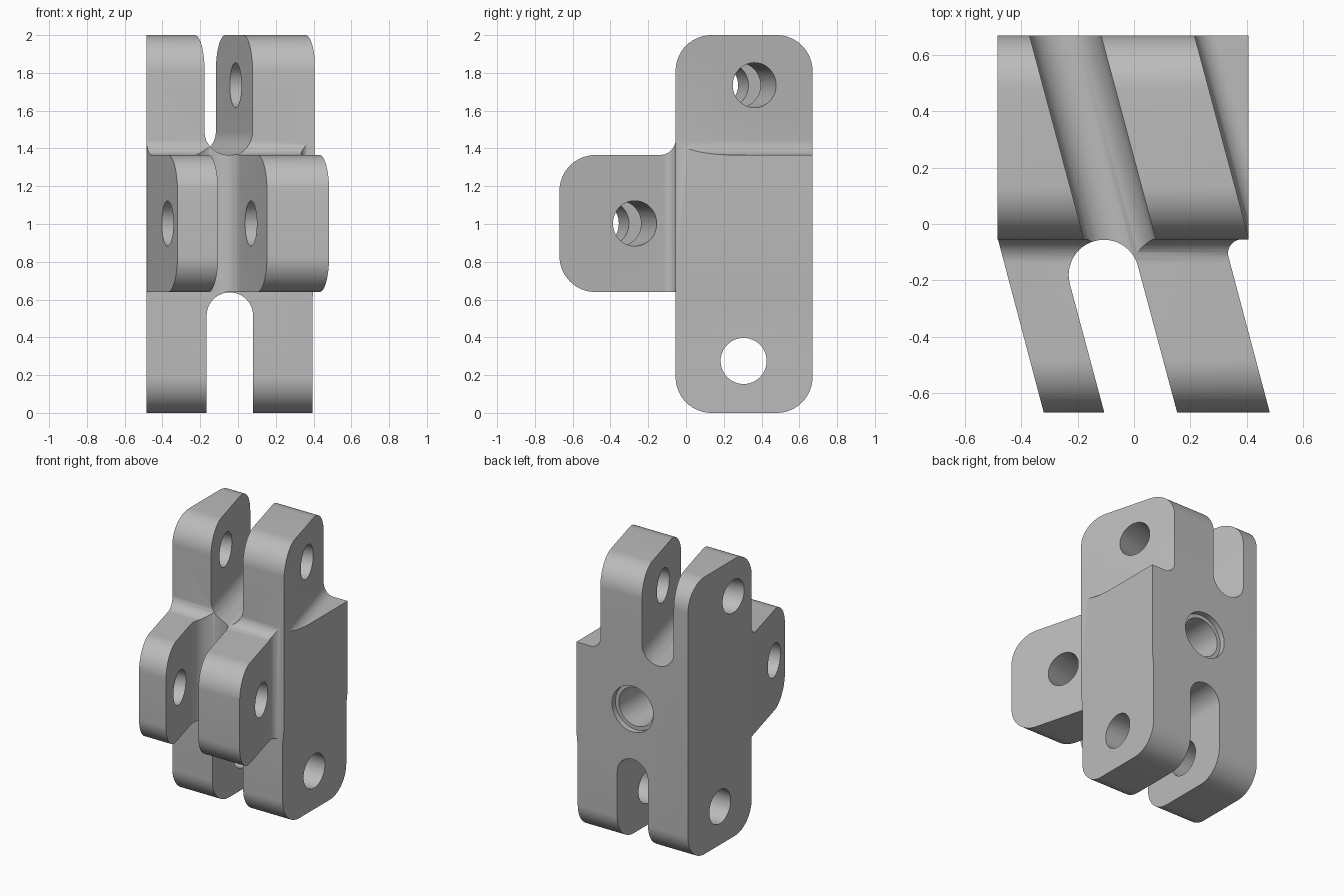
import bpy, bmesh, math
from mathutils import Vector

if "Cube" in bpy.data.objects:
    bpy.data.objects.remove(bpy.data.objects["Cube"])

K = math.tan(math.radians(15))            # sideways slant of the angled lugs
C15 = math.cos(math.radians(15))

grey = bpy.data.materials.new("grey_metal")
grey.diffuse_color = (0.5, 0.5, 0.5, 1)
grey.use_nodes = True
grey.node_tree.nodes["Principled BSDF"].inputs["Base Color"].default_value = grey.diffuse_color


def arc(cx, cy, rx, a0, a1, n=16, ry=None):
    ry = ry or rx
    angles = [math.radians(a0 + (a1 - a0) * i / n) for i in range(n + 1)]
    return [(cx + rx * math.cos(a), cy + ry * math.sin(a)) for a in angles]


def prism(name, pts, lo, hi, place):
    """Extrude a 2D outline from lo to hi; place(u, v, t) gives the 3D point."""
    bm = bmesh.new()
    a = [bm.verts.new(place(u, v, lo)) for u, v in pts]
    b = [bm.verts.new(place(u, v, hi)) for u, v in pts]
    bm.faces.new(a)
    bm.faces.new(b)
    for i in range(len(pts)):
        j = (i + 1) % len(pts)
        bm.faces.new((a[i], a[j], b[j], b[i]))
    bmesh.ops.recalc_face_normals(bm, faces=bm.faces)
    me = bpy.data.meshes.new(name)
    bm.to_mesh(me)
    bm.free()
    me.materials.append(grey)
    ob = bpy.data.objects.new(name, me)
    bpy.context.collection.objects.link(ob)
    return ob


def along_x(u, v, t): return (t, u, v)
def along_y(u, v, t): return (u, t, v)
def along_z(u, v, t): return (u, v, t)
def slanted(u, v, t): return (u - K * (t + 0.055), t, v)


def combine(target, other, op):
    mod = target.modifiers.new(op.lower(), 'BOOLEAN')
    mod.operation, mod.solver, mod.object = op, 'EXACT', other
    bpy.context.view_layer.objects.active = target
    bpy.ops.object.modifier_apply(modifier=mod.name)
    bpy.data.objects.remove(other)


def drill(target, point, direction, radius, half):
    d = Vector(direction).normalized()
    side = d.cross(Vector((0, 0, 1)))
    p = Vector(point)
    place = lambda u, v, t: p + side * u + Vector((0, 0, v)) + d * t
    hole = prism("hole_cutter", arc(0, 0, radius, 0, 352.5, 47), -half, half, place)
    combine(target, hole, 'DIFFERENCE')


# Main body: tall rounded plate
R = 0.19
Y0, Y1 = -0.055, 0.67
outline = (arc(Y0 + R, R, R, 180, 270) + arc(Y1 - R, R, R, 270, 360)
           + arc(Y1 - R, 2 - R, R, 0, 90) + arc(Y0 + R, 2 - R, R, 90, 180))
body = prism("bracket_body", outline, -0.485, 0.406, along_x)

# Slightly narrower lower right side
trim = prism("lower_trim", [(0.395, -0.1), (0.395, 0.61), (0.407, 0.73), (0.5, 0.73), (0.5, -0.1)],
             -0.2, 0.8, along_y)
combine(body, trim, 'DIFFERENCE')

# Front lugs: slanted fork in plan, rounded in side profile
F = -0.67
plan = ([(-0.483, 0.05), (-0.483, Y0), (-0.32, F - 0.002), (-0.105, F - 0.002)]
        + arc(-0.107, -0.181, 0.125, 195, 15, 24)
        + [(0.154, F - 0.002), (0.483, F - 0.002)]
        + arc(0.384, -0.104, 0.05, 195, 90, 10) + [(0.384, 0.05)])
lugs = prism("front_lugs", plan, 0.5, 1.6, along_z)
side = ([(0.1, 0.64)] + arc(F + R, 0.64 + R, R, 270, 180)
        + arc(F + R, 1.365 - R, R, 180, 90)
        + arc(-0.139, 1.45, 0.085, 270, 360, 10) + [(0.1, 1.45)])
combine(lugs, prism("lug_profile", side, -0.8, 0.8, along_x), 'INTERSECT')
combine(body, lugs, 'UNION')

# Lower straight slot with round top
slot = arc(-0.043, 0.515, 0.123, 0, 180, 24) + [(-0.166, -0.2), (0.08, -0.2)]
combine(body, prism("lower_slot", slot, -0.9, 0.9, along_y), 'DIFFERENCE')

# Upper slanted slot with round floor
slot = arc(-0.05, 1.488, 0.127, 180, 360, 24, 0.123) + [(0.077, 2.2), (-0.177, 2.2)]
combine(body, prism("upper_slot", slot, -0.4, 0.9, slanted), 'DIFFERENCE')

# Upper right shelf with filleted inner corner
r = 0.08
shelf = arc(0.409 + r, 1.365 + r, r, 180, 270, 12) + [(0.9, 1.365), (0.9, 2.2), (0.409, 2.2)]
combine(body, prism("shelf_cutter", shelf, -0.2, 0.9, slanted), 'DIFFERENCE')

# Pin holes square to each pair of lugs
drill(body, (-0.01, 0.28, 1.735), (1, K, 0), 0.119, 1.0)
drill(body, (0.07, -0.353, 1.003), (1, K, 0), 0.12, 1.0)
drill(body, (0, 0.305, 0.275), (1, 0, 0), 0.122, 1.0)

# Blind hole in the back with shallow counterbore
drill(body, (-0.043, Y1, 1.0), (0, 1, 0), 0.165, 0.04)
drill(body, (-0.043, Y1, 1.0), (0, 1, 0), 0.138, 0.45)

bpy.ops.object.select_all(action='DESELECT')
body.select_set(True)
bpy.context.view_layer.objects.active = body
bpy.ops.object.shade_smooth_by_angle(angle=math.radians(30))
